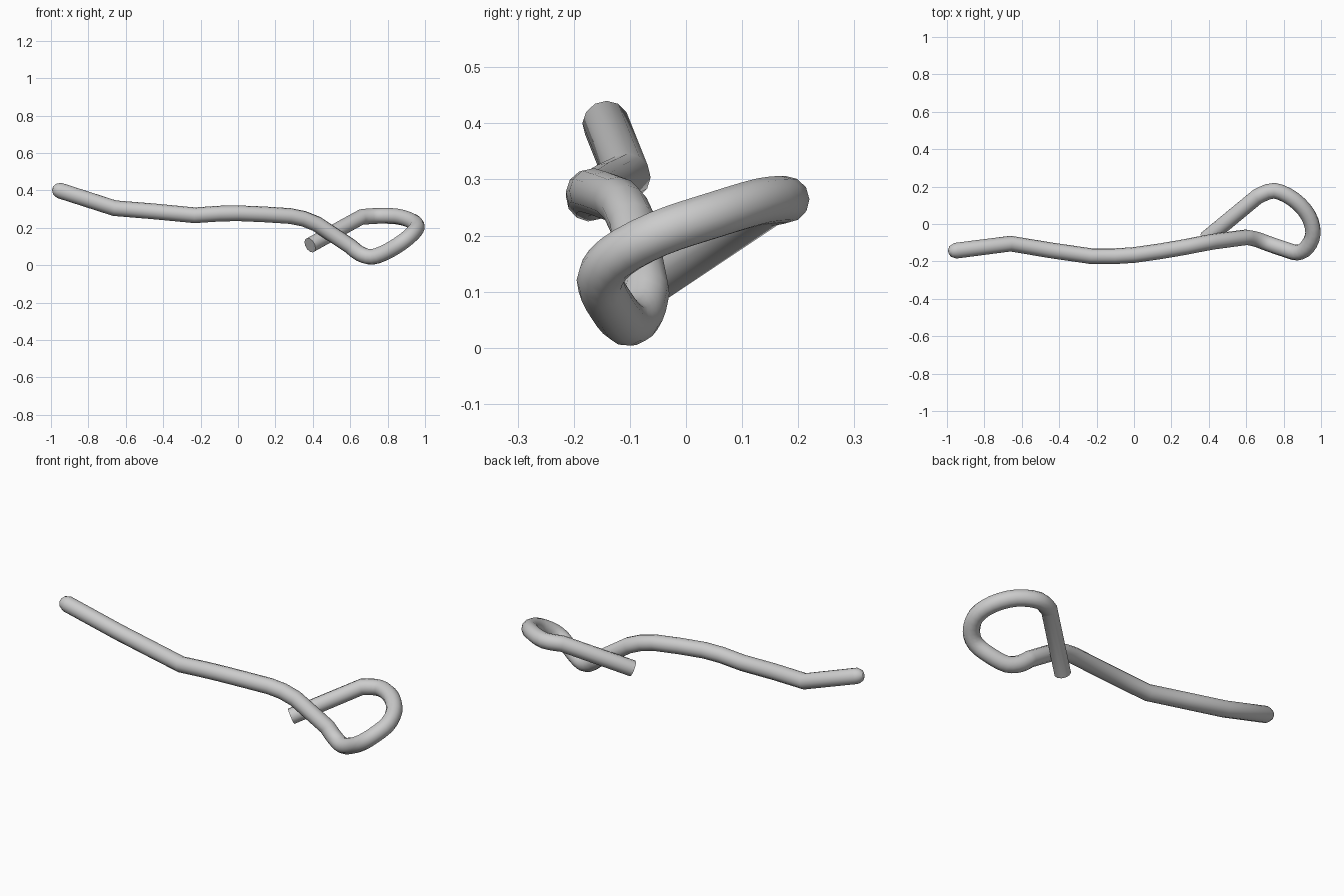
import bpy
from mathutils import Vector

if "Cube" in bpy.data.objects:
    bpy.data.objects.remove(bpy.data.objects["Cube"])

RADIUS = 0.042

# Long bent shank, running from the free end to the loop
shank = [(-0.955, -0.143, 0.400), (-0.66, -0.105, 0.305), (-0.45, -0.140, 0.288),
         (-0.23, -0.172, 0.267), (-0.10, -0.172, 0.276), (0.0, -0.166, 0.278),
         (0.14, -0.146, 0.272), (0.28, -0.122, 0.263), (0.35, -0.108, 0.249),
         (0.42, -0.095, 0.221)]
# Rounded loop
loop = [(0.60, -0.071, 0.102), (0.655, -0.082, 0.060), (0.72, -0.106, 0.045),
        (0.80, -0.133, 0.075), (0.873, -0.153, 0.120), (0.925, -0.125, 0.162),
        (0.957, -0.05, 0.203), (0.932, 0.045, 0.235), (0.855, 0.130, 0.260),
        (0.75, 0.178, 0.264), (0.66, 0.147, 0.258)]
# Short straight end that passes under the shank
tip = [(0.385, -0.08, 0.107)]


def smooth(points, steps=3):
    """Catmull-Rom interpolation through the points."""
    p = [Vector(q) for q in points]
    p = [p[0]] + p + [p[-1]]
    out = []
    for a, b, c, d in zip(p, p[1:], p[2:], p[3:]):
        for i in range(steps):
            t = i / steps
            out.append(0.5 * (2 * b + (c - a) * t + (2 * a - 5 * b + 4 * c - d) * t * t
                              + (3 * b - a - 3 * c + d) * t ** 3))
    return out + [p[-1]]


# Path with radius factors; the free end of the shank is slightly domed
start = Vector(shank[0])
axis = (start - Vector(shank[1])).normalized()
path = [(start + axis * 0.037, 0.3), (start + axis * 0.026, 0.72)]
path += [(Vector(q), 1.0) for q in shank]
path += [(q, 1.0) for q in smooth(loop)]
path += [(Vector(q), 1.0) for q in tip]

curve = bpy.data.curves.new("bent_rod", "CURVE")
curve.dimensions = "3D"
curve.twist_mode = "MINIMUM"
curve.bevel_depth = RADIUS
curve.bevel_resolution = 4
curve.use_fill_caps = True
spline = curve.splines.new("POLY")
spline.points.add(len(path) - 1)
for point, (co, r) in zip(spline.points, path):
    point.co = (*co, 1)
    point.radius = r

rod = bpy.data.objects.new("bent_rod", curve)
bpy.context.collection.objects.link(rod)
bpy.context.view_layer.objects.active = rod
rod.select_set(True)
bpy.ops.object.convert(target="MESH")
rod = bpy.context.object

# Plain grey finish
grey = bpy.data.materials.new("light_grey")
grey.diffuse_color = (0.6, 0.6, 0.6, 1)
grey.use_nodes = True
grey.node_tree.nodes["Principled BSDF"].inputs["Base Color"].default_value = grey.diffuse_color
rod.data.materials.clear()
rod.data.materials.append(grey)
bpy.ops.object.shade_smooth_by_angle(angle=0.7)
